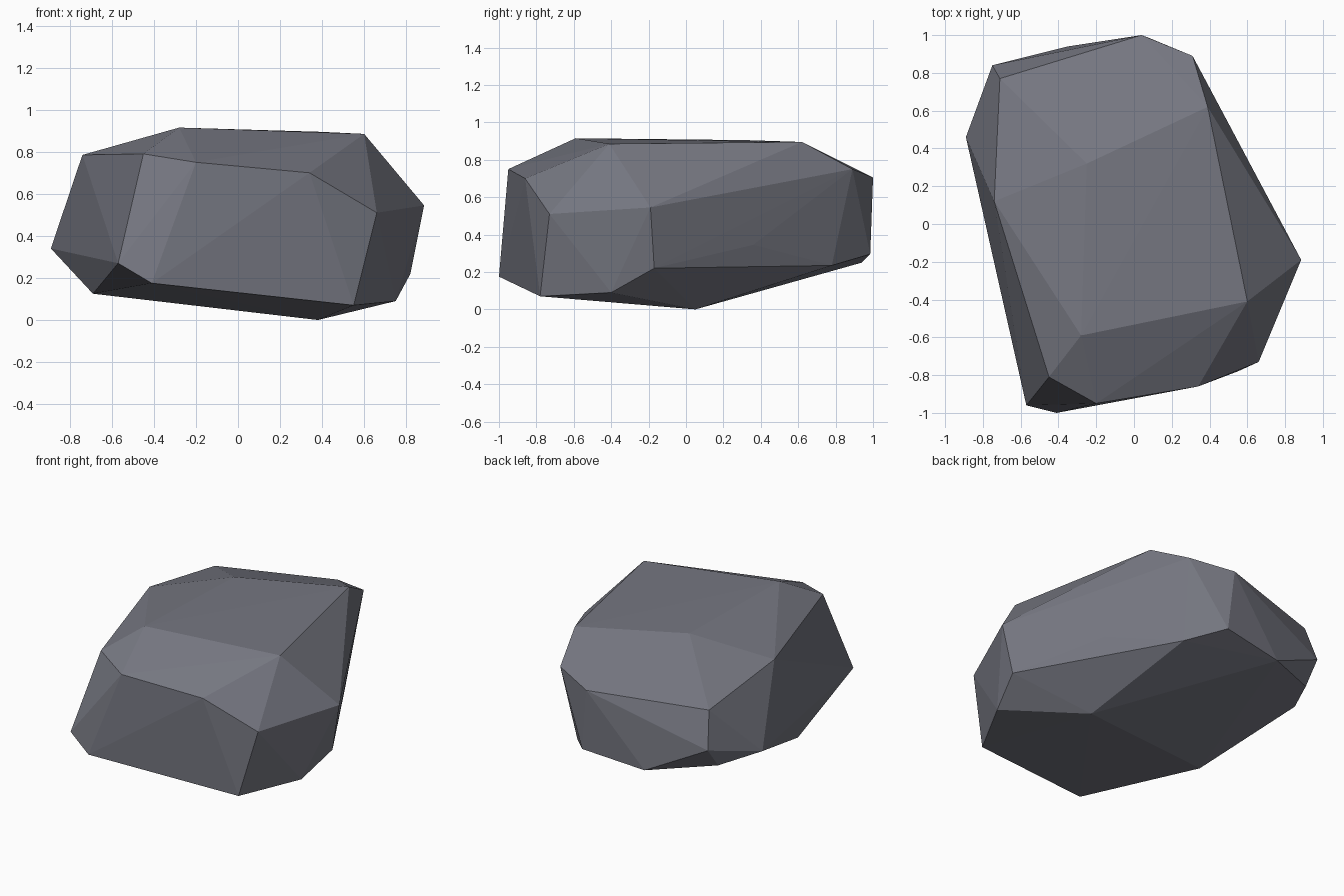
import bpy, bmesh

if "Cube" in bpy.data.objects:
    bpy.data.objects.remove(bpy.data.objects["Cube"])

# Chiselled boulder: the convex hull of its corner points
upper = [(-.28, -.59, .915), (.60, -.41, .885), (.39, .62, .895), (-.25, .32, .905),
         (-.74, .12, .785), (-.45, -.81, .79), (-.20, -.95, .75), (.34, -.86, .70),
         (-.71, .77, .685), (.04, 1.0, .705), (.31, .89, .75)]
middle = [(.885, -.19, .545), (.66, -.73, .51), (-.75, .84, .45), (-.89, .46, .34),
          (-.57, -.96, .27), (-.75, .73, .31), (.54, .36, .345)]
lower = [(.08, .985, .295), (-.35, .94, .25), (.26, .78, .235), (.82, -.17, .22),
         (.75, -.40, .09), (.55, -.78, .07), (-.41, -1.0, .175), (-.69, -.20, .125),
         (.38, .05, 0)]

bm = bmesh.new()
for p in upper + middle + lower:
    bm.verts.new(p)
hull = bmesh.ops.convex_hull(bm, input=bm.verts)
loose = [v for v in bm.verts if not v.link_faces]
bmesh.ops.delete(bm, geom=loose, context='VERTS')
bmesh.ops.recalc_face_normals(bm, faces=bm.faces)

mesh = bpy.data.meshes.new("boulder")
bm.to_mesh(mesh)
bm.free()

# Single slate grey colour, flat faces
slate = bpy.data.materials.new("slate_grey")
slate.diffuse_color = (0.18, 0.185, 0.22, 1)
slate.use_nodes = True
slate.node_tree.nodes["Principled BSDF"].inputs["Base Color"].default_value = slate.diffuse_color
mesh.materials.append(slate)
boulder = bpy.data.objects.new("boulder", mesh)
bpy.context.collection.objects.link(boulder)
